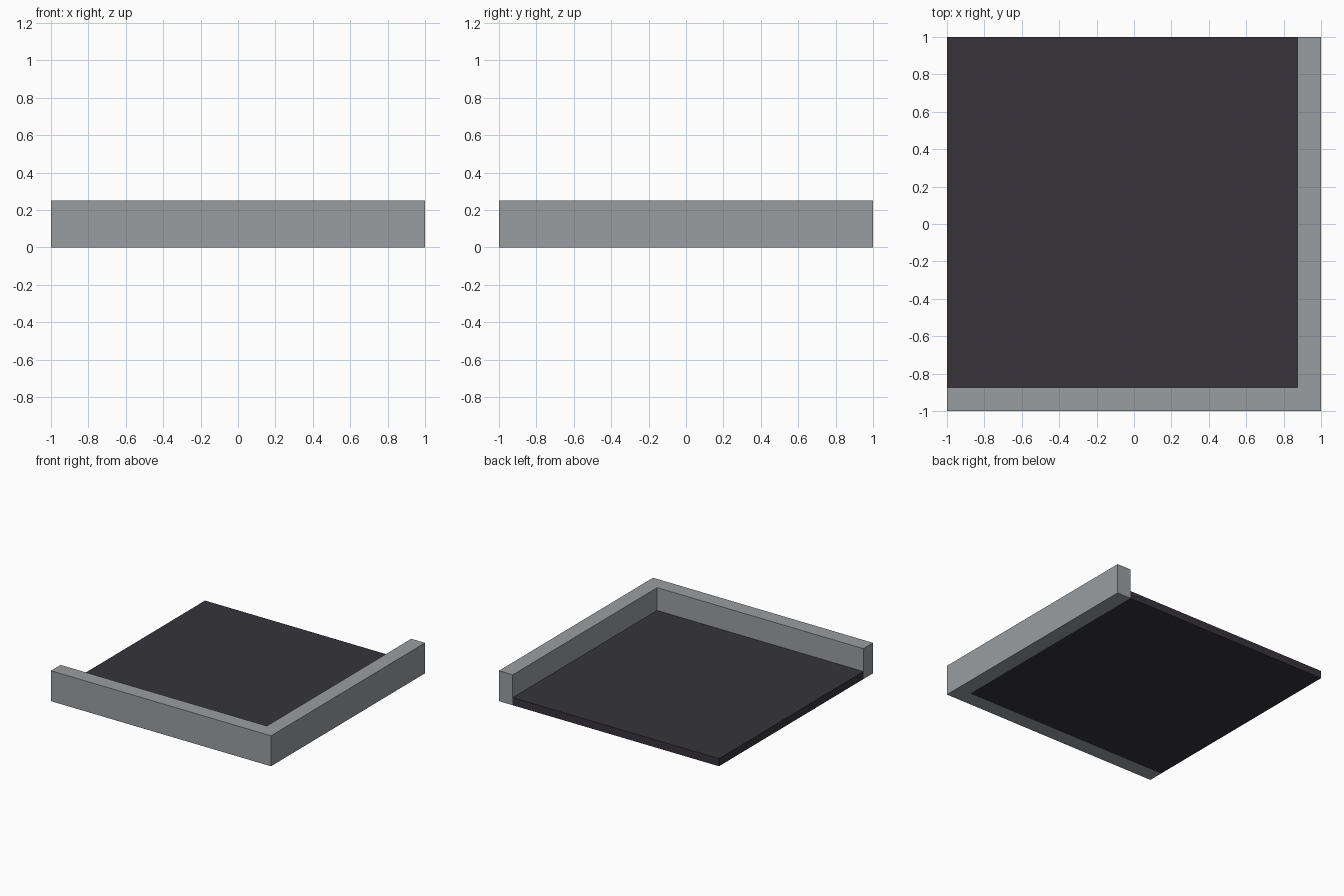
import bpy
import bmesh

cube = bpy.data.objects.get("Cube")
if cube:
    bpy.data.objects.remove(cube, do_unlink=True)

HEIGHT = 0.25   # kerb height
SLAB = 0.0625   # road slab thickness
EDGE = 0.875    # inner line of the kerb


def material(name, rgb):
    mat = bpy.data.materials.new(name)
    mat.use_nodes = True
    color = (*rgb, 1.0)
    mat.diffuse_color = color
    bsdf = mat.node_tree.nodes["Principled BSDF"]
    bsdf.inputs["Base Color"].default_value = color
    bsdf.inputs["Roughness"].default_value = 0.8
    return mat


def extrude_outline(name, outline, height, mat):
    """Raise a flat outline, given anticlockwise, from the ground to a height."""
    bm = bmesh.new()
    base = bm.faces.new([bm.verts.new((x, y, 0)) for x, y in outline])
    top = bmesh.ops.extrude_face_region(bm, geom=[base], use_keep_orig=True)["geom"]
    raised = [g for g in top if isinstance(g, bmesh.types.BMVert)]
    bmesh.ops.translate(bm, verts=raised, vec=(0, 0, height))
    bmesh.ops.recalc_face_normals(bm, faces=bm.faces)
    mesh = bpy.data.meshes.new(name)
    bm.to_mesh(mesh)
    bm.free()
    mesh.materials.append(mat)
    obj = bpy.data.objects.new(name, mesh)
    bpy.context.collection.objects.link(obj)
    return obj


concrete = material("concrete grey", (0.323, 0.337, 0.352))
asphalt = material("dark asphalt", (0.037, 0.034, 0.042))

# L-shaped kerb along the front and the +x side
extrude_outline("corner_kerb",
                [(-1, -1), (1, -1), (1, 1), (EDGE, 1), (EDGE, -EDGE), (-1, -EDGE)],
                HEIGHT, concrete)

# Thin road slab filling the inside of the kerb
extrude_outline("road_slab",
                [(-1, -EDGE), (EDGE, -EDGE), (EDGE, 1), (-1, 1)],
                SLAB, asphalt)
